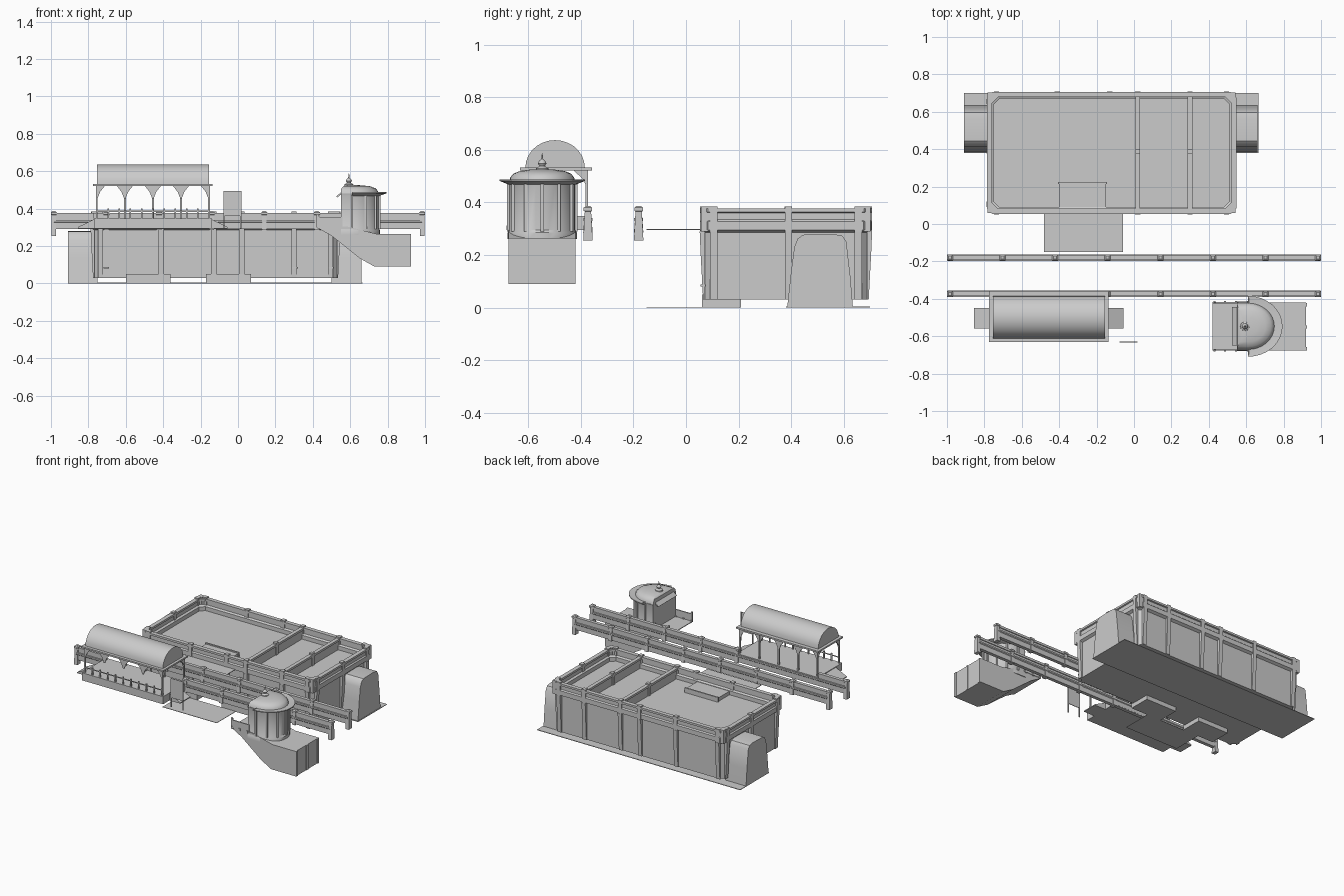
import bpy, bmesh, math

def make(name, verts, faces, smooth=False):
    me = bpy.data.meshes.new(name)
    bm = bmesh.new()
    vs = [bm.verts.new(v) for v in verts]
    for f in faces:
        bm.faces.new([vs[i] for i in f])
    bmesh.ops.recalc_face_normals(bm, faces=bm.faces)
    bm.to_mesh(me)
    bm.free()
    ob = bpy.data.objects.new(name, me)
    bpy.context.collection.objects.link(ob)
    if smooth:
        bpy.ops.object.select_all(action='DESELECT')
        ob.select_set(True)
        bpy.context.view_layer.objects.active = ob
        bpy.ops.object.shade_smooth_by_angle(angle=math.radians(35))
    return ob

def loft(name, rings, smooth=False):
    # stacked rings of equal length, capped at both ends
    n = len(rings[0])
    verts = [p for r in rings for p in r]
    faces = [(k*n+i, k*n+(i+1) % n, (k+1)*n+(i+1) % n, (k+1)*n+i)
             for k in range(len(rings)-1) for i in range(n)]
    faces += [tuple(range(n)), tuple(range(len(verts)-n, len(verts)))]
    return make(name, verts, faces, smooth)

def rect(x0, x1, y0, y1, z):
    return [(x0, y0, z), (x1, y0, z), (x1, y1, z), (x0, y1, z)]

def box(name, x0, x1, y0, y1, z0, z1):
    return loft(name, [rect(x0, x1, y0, y1, z0), rect(x0, x1, y0, y1, z1)])

def extrude_x(name, yz, x0, x1, smooth=False):
    return loft(name, [[(x, y, z) for y, z in yz] for x in (x0, x1)], smooth)

def extrude_y(name, xz, y0, y1):
    return loft(name, [[(x, y, z) for x, z in xz] for y in (y0, y1)])

def lathe(name, x, y, prof, n=12):
    loft(name, [[(x+r*math.cos(2*math.pi*i/n), y+r*math.sin(2*math.pi*i/n), z)
                 for i in range(n)] for r, z in prof], True)

# Main hall: chamfered plan lofted through wall, cornice, parapet and roof floor
def hall_ring(o, z, c=0.03):
    x0, x1, y0, y1 = -0.79+o, 0.55-o, 0.05+o, 0.71-o
    return [(x0+c, y0, z), (x1-c, y0, z), (x1, y0+c, z), (x1, y1-c, z),
            (x1-c, y1, z), (x0+c, y1, z), (x0, y1-c, z), (x0, y0+c, z)]
loft("hall_with_parapet", [hall_ring(o, z) for o, z in (
    (0.022, 0.03), (0.022, 0.285), (0.004, 0.295), (0.004, 0.328), (0.012, 0.335),
    (0.012, 0.36), (0.003, 0.363), (0.003, 0.377), (0.032, 0.377), (0.032, 0.363),
    (0.026, 0.36), (0.026, 0.335), (0.04, 0.328), (0.04, 0.30))])

# Roof dividers with caps
for x in (0.02, 0.30):
    box("roof_divider", x-0.007, x+0.007, 0.085, 0.68, 0.30, 0.36)
    box("roof_divider_cap", x-0.013, x+0.013, 0.08, 0.685, 0.36, 0.375)
    box("divider_post", x-0.013, x+0.013, 0.375, 0.40, 0.30, 0.385)

# Tapered pilasters and parapet posts
def pilaster(x, y, dx, dy):
    w, d = 0.014, 0.02
    rings = []
    for k, z in ((0.0, 0.03), (0.7, 0.20), (1.0, 0.29)):
        e = d*(0.35+0.65*k)
        cx, cy = x+dx*e/2, y+dy*e/2
        hx, hy = (e/2, w) if dx else (w, e/2)
        rings.append(rect(cx-hx, cx+hx, cy-hy, cy+hy, z))
    loft("pilaster", rings)
    box("parapet_post", x+dx*0.005-0.014, x+dx*0.005+0.014,
        y+dy*0.005-0.014, y+dy*0.005+0.014, 0.29, 0.385)
for x in (-0.735, -0.41, -0.13, 0.02, 0.30, 0.495):
    pilaster(x, 0.072, 0, -1)
    pilaster(x, 0.688, 0, 1)
for y in (0.105, 0.39, 0.655):
    pilaster(-0.768, y, -1, 0)
    pilaster(0.528, y, 1, 0)
for x in (-0.765, 0.525):
    for y in (0.075, 0.685):
        box("corner_post", x-0.017, x+0.017, y-0.017, y+0.017, 0.29, 0.385)

# Small wall pipes
for x in (-0.72, 0.29, 0.48):
    box("wall_pipe", x, x+0.03, 0.055, 0.075, 0.08, 0.088)

# Roof hatch above the entrance and entrance blocks
box("roof_hatch", -0.40, -0.15, 0.06, 0.22, 0.30, 0.325)
box("hatch_rim", -0.405, -0.145, 0.215, 0.225, 0.30, 0.333)
for x in (-0.60, -0.17):
    box("entrance_block", x, x+0.24, 0.06, 0.21, 0.0, 0.05)
box("entrance_ground", -0.48, -0.06, -0.15, 0.06, 0.0, 0.003)
box("roof_walkway", -0.48, -0.06, -0.15, 0.06, 0.295, 0.299)

# Tunnel ends and track strip
tunnel = [(0.385, 0), (0.40, 0.14), (0.412, 0.23), (0.425, 0.262), (0.445, 0.277),
          (0.56, 0.28), (0.595, 0.273), (0.61, 0.25), (0.625, 0.12), (0.635, 0)]
extrude_x("tunnel_left", tunnel, -0.91, -0.75, True)
extrude_x("tunnel_right", tunnel, 0.50, 0.66, True)
box("track_strip", -0.91, 0.665, 0.38, 0.70, 0.0, 0.004)

# Bridge side rails
def bridge_rail(y, spans):
    extrude_x("bridge_beam", [(y-0.012, 0.29), (y+0.012, 0.29), (y+0.012, 0.325),
              (y+0.017, 0.33), (y+0.017, 0.34), (y-0.017, 0.34), (y-0.017, 0.33),
              (y-0.012, 0.325)], -0.985, 0.985)
    for a, b in spans:
        box("rail_panel", a, b, y-0.006, y+0.006, 0.335, 0.362)
        box("rail_cap", a, b, y-0.012, y+0.012, 0.36, 0.376)
    for i in range(8):
        x = -0.985+i*1.97/7
        if not any(a-0.02 <= x <= b+0.02 for a, b in spans):
            continue
        end = i in (0, 7)
        loft("rail_post", [rect(x-w, x+w, y-d, y+d, z) for w, d, z in (
            (0.013, 0.018, 0.255 if end else 0.285), (0.012, 0.013, 0.35),
            (0.012, 0.012, 0.365), (0.016, 0.016, 0.368), (0.016, 0.016, 0.38),
            (0.008, 0.008, 0.387))])
bridge_rail(-0.18, [(-0.985, 0.985)])
bridge_rail(-0.373, [(-0.985, -0.77), (-0.14, 0.985)])

# Platform with end ramps
box("platform", -0.77, -0.14, -0.63, -0.36, 0.295, 0.348)
for s in (-1, 1):
    c = -0.455
    extrude_y("platform_ramp", [(c+s*0.31, 0.295), (c+s*0.40, 0.295), (c+s*0.40, 0.302),
              (c+s*0.31, 0.345)], -0.56, -0.45)

# Shelter: posts, brackets, eaves plate and barrel roof
for i in range(5):
    x = -0.755+i*0.15
    for y, s in ((-0.615, 1), (-0.378, -1)):
        if i in (0, 4) or s < 0:
            box("shelter_post", x-0.005, x+0.005, y-0.005, y+0.005, 0.345, 0.525)
        extrude_x("eaves_bracket", [(y, 0.46), (y+s*0.015, 0.49), (y+s*0.05, 0.522),
                  (y, 0.522)], x-0.004, x+0.004)
        l, r = (0 if i == 0 else 0.04), (0 if i == 4 else 0.04)
        extrude_y("arch_bracket", [(x-0.004, 0.455), (x+0.004, 0.455), (x+0.004+r*0.35, 0.49),
                  (x+0.004+r, 0.523), (x-0.004-l, 0.523), (x-0.004-l*0.35, 0.49)],
                  y-0.003, y+0.003)
box("eaves_plate", -0.775, -0.137, -0.632, -0.358, 0.522, 0.533)
arc = [(-0.498+0.113*math.cos(math.pi*i/14), 0.533+0.104*math.sin(math.pi*i/14))
       for i in range(15)]
extrude_x("barrel_roof", arc, -0.755, -0.155, True)

# Platform fence
for i in range(11):
    x = -0.755+i*0.06
    box("fence_post", x-0.004, x+0.004, -0.624, -0.616, 0.345, 0.40)
box("fence_rail", -0.755, -0.155, -0.622, -0.618, 0.383, 0.389)

# Notice board on two posts
box("notice_board", -0.075, 0.015, -0.633, -0.629, 0.36, 0.495)
for x in (-0.078, 0.012):
    box("notice_post", x, x+0.006, -0.634, -0.628, 0.295, 0.495)

# Tower base slanting out under a landing
extrude_y("tower_base", [(0.42, 0.30), (0.50, 0.255), (0.65, 0.135), (0.73, 0.09),
          (0.92, 0.09), (0.92, 0.265), (0.74, 0.265), (0.58, 0.305), (0.42, 0.305)],
          -0.675, -0.42)
for y in (-0.675, -0.56, -0.44):
    box("base_rib", 0.915, 0.925, y, y+0.018, 0.09, 0.265)
for y in (-0.677, -0.425):
    extrude_y("landing_wall", [(0.42, 0.30), (0.56, 0.30), (0.56, 0.355), (0.435, 0.355),
              (0.43, 0.37), (0.42, 0.37)], y, y+0.008)
    for x in (0.425, 0.48, 0.54):
        box("landing_stud", x, x+0.012, y-0.005, y+0.013, 0.295, 0.312)

# Drum with rounded front and flat back, then flared rim and dome
def drum_ring(k, z, back=0.06):
    pts = [(0.61-back, -0.547-0.128*k, z)]
    for i in range(17):
        a = -math.pi/2+math.pi*i/16
        pts.append((0.61+0.145*k*math.cos(a), -0.547+0.128*k*math.sin(a), z))
    return pts+[(0.61-back, -0.547+0.128*k, z)]
loft("tower_drum", [drum_ring(k, z) for k, z in (
    (1.03, 0.26), (1.03, 0.285), (0.98, 0.295), (0.98, 0.47), (1.0, 0.48))], True)
loft("tower_rim", [drum_ring(k, z, b) for k, z, b in (
    (1.0, 0.468, 0.0), (1.27, 0.482, -0.005), (1.27, 0.488, -0.005), (1.0, 0.484, 0.0))], True)
loft("tower_dome", [drum_ring(k, z, 0.06*min(1, k+0.1)) for k, z in (
    (0.98, 0.478), (0.95, 0.495), (0.85, 0.51), (0.65, 0.52), (0.35, 0.525),
    (0.05, 0.526))], True)
for i in range(7):
    a = -math.pi/2+math.pi*i/6
    x, y = 0.61+0.145*math.cos(a), -0.547+0.128*math.sin(a)
    box("drum_rib", x-0.006, x+0.006, y-0.006, y+0.006, 0.29, 0.47)

# Porch hood over the back of the tower and the finial
extrude_y("porch_hood", [(0.525, 0.465), (0.56, 0.495), (0.60, 0.505), (0.60, 0.495),
          (0.56, 0.482), (0.53, 0.46)], -0.65, -0.445)
lathe("finial", 0.593, -0.547, [(0.026, 0.515), (0.024, 0.53), (0.010, 0.538),
      (0.016, 0.548), (0.012, 0.558), (0.004, 0.565), (0.001, 0.588)])
